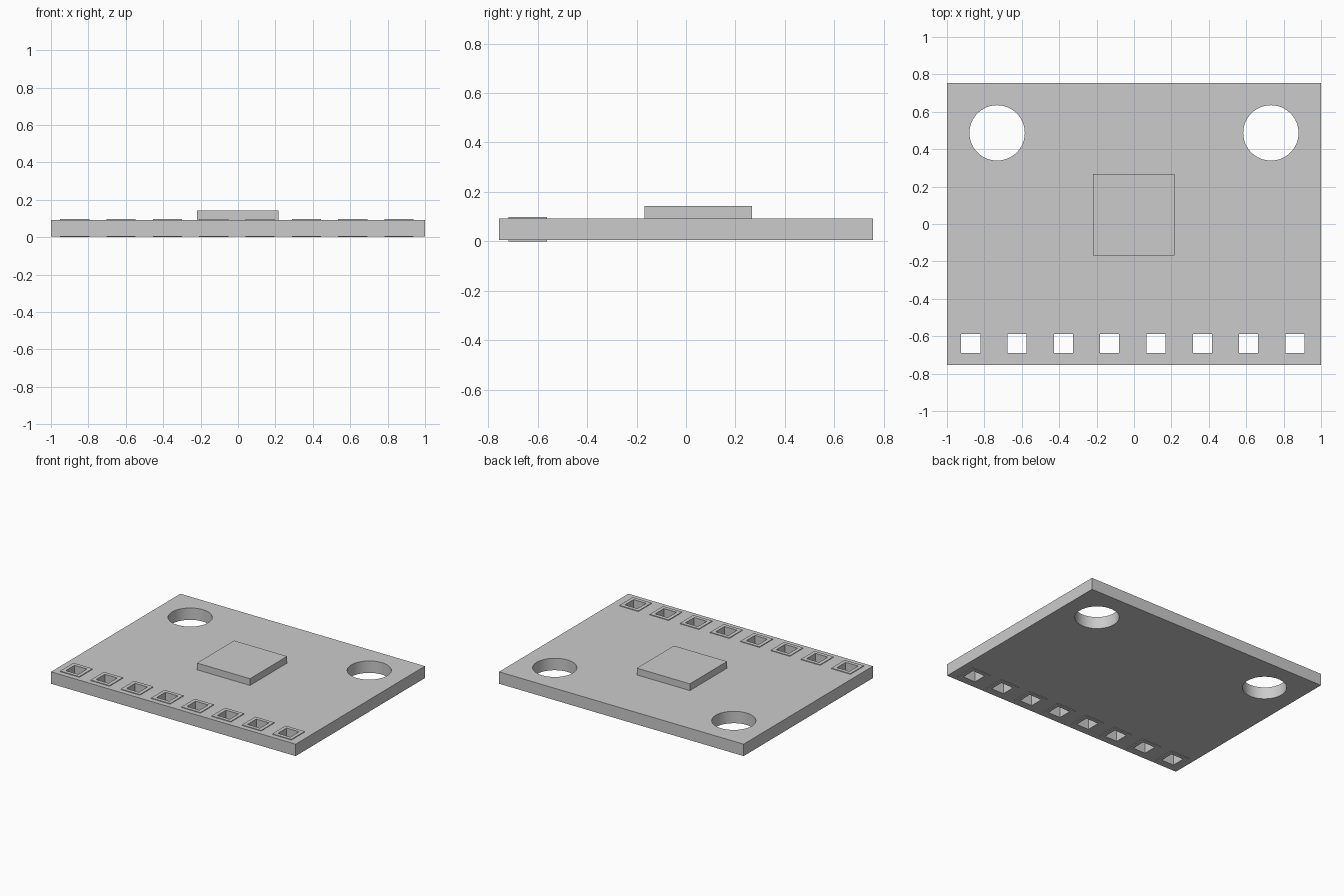
import bpy, bmesh
from mathutils import Matrix, Vector

if "Cube" in bpy.data.objects:
    bpy.data.objects.remove(bpy.data.objects["Cube"])

GREY = (0.6, 0.6, 0.6, 1)
grey = bpy.data.materials.new("plain_grey")
grey.use_nodes = True
grey.diffuse_color = GREY
grey.node_tree.nodes["Principled BSDF"].inputs["Base Color"].default_value = GREY

BOTTOM, TOP = 0.005, 0.093      # board faces
PAD_RISE = 0.005
PAD_Y, PAD_SIZE, PIN_SIZE = -0.64, 0.156, 0.102
PAD_X = [-0.873 + 0.2477 * i for i in range(8)]


def finish(name, bm):
    mesh = bpy.data.meshes.new(name)
    bm.to_mesh(mesh)
    bm.free()
    mesh.materials.append(grey)
    obj = bpy.data.objects.new(name, mesh)
    bpy.context.collection.objects.link(obj)
    return obj


def add_box(bm, low, high):
    low, high = Vector(low), Vector(high)
    matrix = Matrix.Translation((low + high) / 2) @ Matrix.Diagonal((*(high - low), 1))
    bmesh.ops.create_cube(bm, size=1, matrix=matrix)


def box(name, low, high):
    bm = bmesh.new()
    add_box(bm, low, high)
    return finish(name, bm)


def pad_frame(name, x, z):
    # Square ring: a three by three grid without its middle, extruded upward
    bm = bmesh.new()
    steps = [-PAD_SIZE / 2, -PIN_SIZE / 2, PIN_SIZE / 2, PAD_SIZE / 2]
    grid = [[bm.verts.new((x + a, PAD_Y + b, z)) for b in steps] for a in steps]
    for i in range(3):
        for j in range(3):
            if (i, j) != (1, 1):
                bm.faces.new((grid[i][j], grid[i + 1][j],
                              grid[i + 1][j + 1], grid[i][j + 1]))
    raised = bmesh.ops.extrude_face_region(bm, geom=bm.faces[:], use_keep_orig=True)
    verts = [v for v in raised["geom"] if isinstance(v, bmesh.types.BMVert)]
    bmesh.ops.translate(bm, verts=verts, vec=(0, 0, PAD_RISE))
    bmesh.ops.recalc_face_normals(bm, faces=bm.faces[:])
    return finish(name, bm)


# Circuit board with mounting holes and square pin holes
board = box("board", (-1, -0.755, BOTTOM), (1, 0.755, TOP))
bm = bmesh.new()
for side in (-1, 1):
    bmesh.ops.create_cone(bm, cap_ends=True, segments=64, radius1=0.148, radius2=0.148,
                          depth=1, matrix=Matrix.Translation((side * 0.732, 0.487, 0)))
half = PIN_SIZE / 2
for x in PAD_X:
    add_box(bm, (x - half, PAD_Y - half, -0.5), (x + half, PAD_Y + half, 0.5))
cutter = finish("hole_cutter", bm)
cutter.hide_render = True

cut = board.modifiers.new("holes", "BOOLEAN")
cut.object = cutter
cut.solver = "EXACT"
bpy.context.view_layer.objects.active = board
board.select_set(True)
bpy.ops.object.modifier_apply(modifier=cut.name)
bpy.data.objects.remove(cutter)
bpy.ops.object.shade_smooth_by_angle()

# Chip in the middle
box("chip", (-0.218, -0.168, TOP), (0.216, 0.266, 0.143))

# Contact pads around the pin holes, on both faces
for i, x in enumerate(PAD_X, 1):
    pad_frame(f"top_pad_{i}", x, TOP)
    pad_frame(f"bottom_pad_{i}", x, BOTTOM - PAD_RISE)
